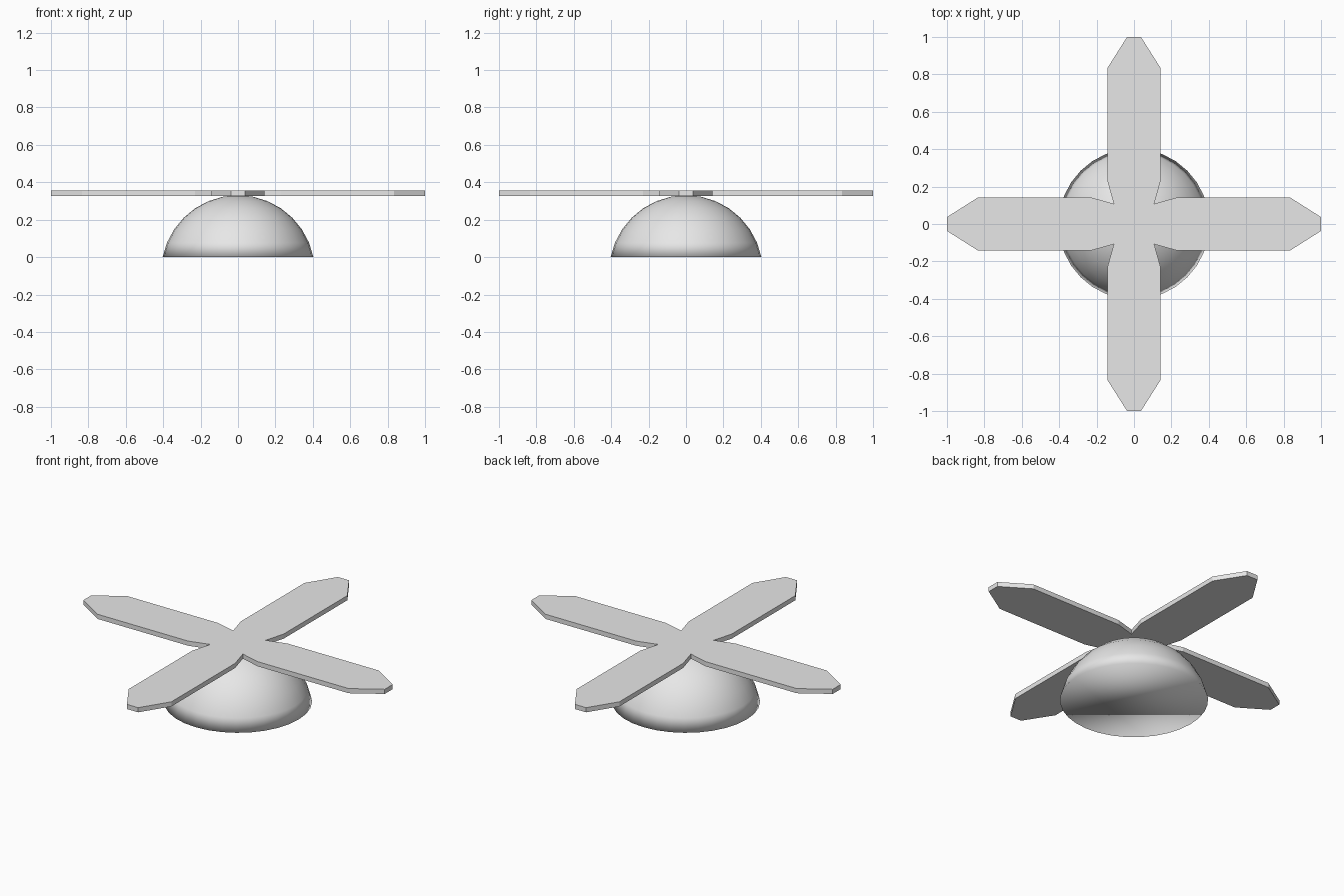
import bpy
import bmesh
from math import pi
from mathutils import Matrix, Vector

cube = bpy.data.objects.get("Cube")
if cube:
    bpy.data.objects.remove(cube, do_unlink=True)

grey = bpy.data.materials.new("light grey")
grey.use_nodes = True
colour = (0.8, 0.8, 0.8, 1)
grey.diffuse_color = colour
grey.node_tree.nodes["Principled BSDF"].inputs["Base Color"].default_value = colour


def add_object(name, bm, smooth):
    bmesh.ops.recalc_face_normals(bm, faces=bm.faces)
    for face in bm.faces:
        face.smooth = smooth
    mesh = bpy.data.meshes.new(name)
    bm.to_mesh(mesh)
    bm.free()
    mesh.materials.append(grey)
    obj = bpy.data.objects.new(name, mesh)
    bpy.context.collection.objects.link(obj)
    return obj


# Dome: a sphere cut at its first ring above the equator, closed by one flat face
RADIUS, BASE = 0.411, 0.0802
bm = bmesh.new()
bmesh.ops.create_uvsphere(bm, u_segments=32, v_segments=16, radius=RADIUS)
bmesh.ops.delete(bm, geom=[v for v in bm.verts if v.co.z < BASE - 0.02], context='VERTS')
bmesh.ops.holes_fill(bm, edges=[e for e in bm.edges if e.is_boundary], sides=0)
bmesh.ops.translate(bm, verts=bm.verts, vec=(0, 0, -BASE))
add_object("dome_base", bm, True)

# Cross blades: one arm outline repeated by quarter turns, then extruded
BOTTOM, TOP = 0.327, 0.355
lower_edge = [(0.108, -0.108), (0.23, -0.142), (0.834, -0.142), (1.0, -0.037)]
upper_edge = [(x, -y) for x, y in reversed(lower_edge[1:])]
bm = bmesh.new()
outline = []
for quarter in range(4):
    turn = Matrix.Rotation(quarter * pi / 2, 3, 'Z')
    outline += [bm.verts.new(turn @ Vector((x, y, BOTTOM))) for x, y in lower_edge + upper_edge]
plate = bm.faces.new(outline)
extruded = bmesh.ops.extrude_face_region(bm, geom=[plate], use_keep_orig=True)
raised = [g for g in extruded["geom"] if isinstance(g, bmesh.types.BMVert)]
bmesh.ops.translate(bm, verts=raised, vec=(0, 0, TOP - BOTTOM))
add_object("cross_blades", bm, False)
